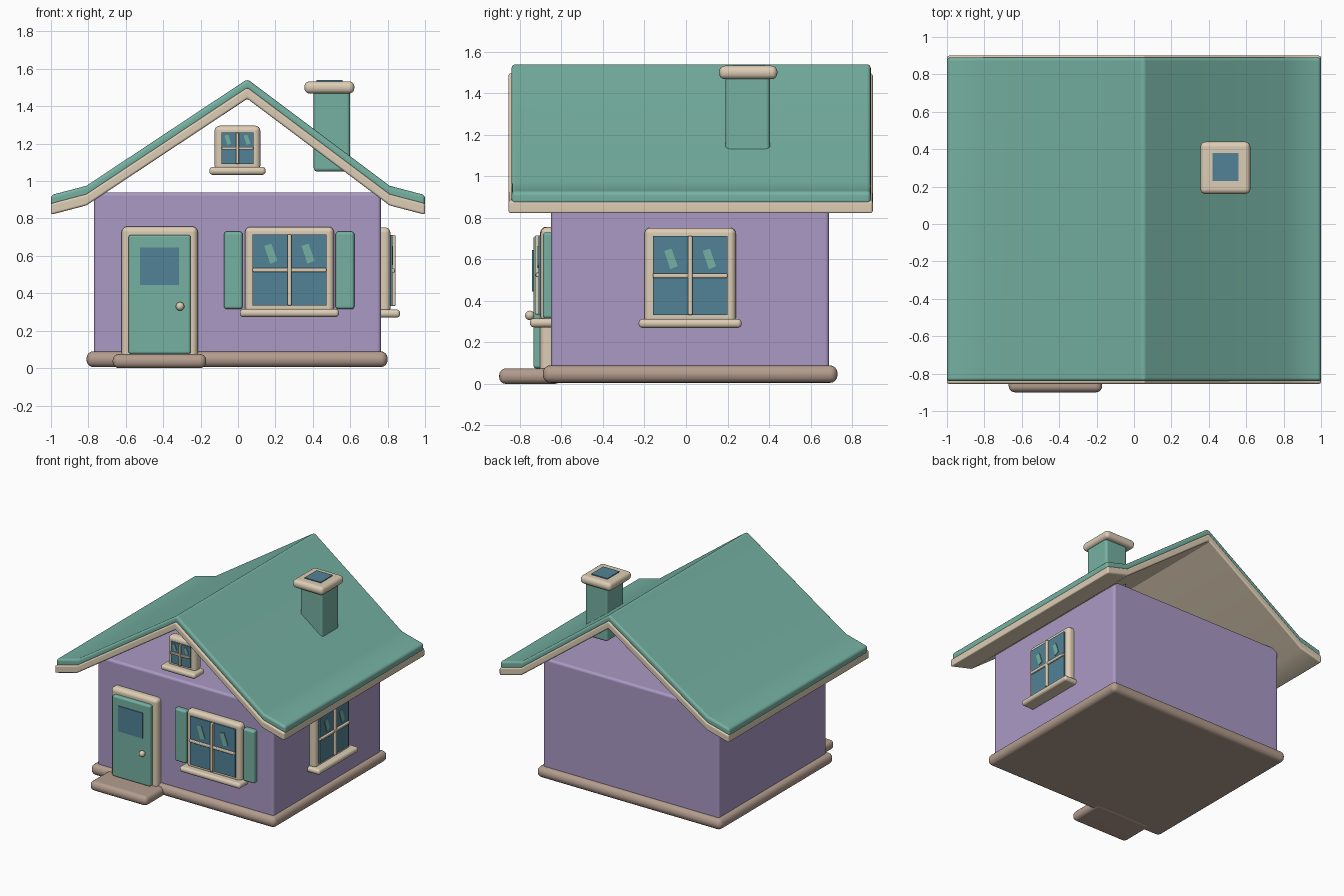
import bpy, bmesh, math

cube = bpy.data.objects.get("Cube")
if cube:
    bpy.data.objects.remove(cube, do_unlink=True)


def material(name, rgb):
    m = bpy.data.materials.new(name)
    m.use_nodes = True
    m.diffuse_color = (*rgb, 1)
    m.node_tree.nodes["Principled BSDF"].inputs["Base Color"].default_value = (*rgb, 1)
    return m


GREEN = material("sage green", (0.18, 0.44, 0.36))
PURPLE = material("lavender", (0.40, 0.32, 0.55))
CREAM = material("cream", (0.72, 0.61, 0.46))
TAUPE = material("taupe", (0.45, 0.335, 0.27))
BLUE = material("glass blue", (0.085, 0.225, 0.31))


def finish(name, bm, mat):
    mesh = bpy.data.meshes.new(name)
    bm.to_mesh(mesh)
    bm.free()
    mesh.materials.append(mat)
    ob = bpy.data.objects.new(name, mesh)
    bpy.context.collection.objects.link(ob)
    bpy.ops.object.select_all(action='DESELECT')
    ob.select_set(True)
    bpy.context.view_layer.objects.active = ob
    bpy.ops.object.shade_smooth_by_angle(angle=math.radians(35))
    ob.modifiers.new("even shading", 'WEIGHTED_NORMAL').keep_sharp = True
    return ob


def prism(name, pts, d0, d1, mat, bevel=0.0, side=False, fold_limit=30):
    """Extrude an outline (u, z) outwards from d0 to d1, towards -y or, for side, +x."""
    bm = bmesh.new()
    rings = [[bm.verts.new((d, u, z) if side else (u, -d, z)) for u, z in pts]
             for d in (d0, d1)]
    bm.faces.new(rings[0])
    bm.faces.new(rings[1][::-1])
    n = len(pts)
    for i in range(n):
        j = (i + 1) % n
        bm.faces.new((rings[0][i], rings[1][i], rings[1][j], rings[0][j]))
    bmesh.ops.recalc_face_normals(bm, faces=bm.faces)
    if bevel:
        edges = [e for e in bm.edges if e.calc_face_angle(0) > math.radians(fold_limit)]
        bmesh.ops.bevel(bm, geom=edges, offset=bevel, segments=4, profile=0.5,
                        affect='EDGES', clamp_overlap=True)
    return finish(name, bm, mat)


def box(name, u, z, d, mat, bevel=0.0, side=False):
    pts = [(u[0], z[0]), (u[1], z[0]), (u[1], z[1]), (u[0], z[1])]
    return prism(name, pts, d[0], d[1], mat, bevel, side)


# House body
box("foundation", (-0.81, 0.80), (0.005, 0.09), (-0.73, 0.69), TAUPE, 0.038)
box("walls", (-0.77, 0.765), (0.04, 0.94), (-0.69, 0.65), PURPLE, 0.02)
box("door_step", (-0.67, -0.17), (0, 0.075), (0.6, 0.9), TAUPE, 0.033)

# Roof: two stacked layers following the same bent outline, gables left open
RIDGE = [(-1, 0.925), (-0.81, 0.975), (0.05, 1.545), (0.81, 0.975), (1, 0.925)]


def roof_layer(name, top, bottom, d, mat, bevel):
    pts = [(x, z - top) for x, z in RIDGE] + [(x, z - bottom) for x, z in RIDGE[::-1]]
    prism(name, pts, d[0], d[1], mat, bevel)


roof_layer("roof_tiles", 0, 0.058, (-0.89, 0.84), GREEN, 0.018)
roof_layer("roof_underlay", 0.045, 0.105, (-0.9, 0.855), CREAM, 0.012)

# Chimney
box("chimney_shaft", (0.405, 0.60), (1.05, 1.49), (-0.405, -0.19), GREEN, 0.02)
box("chimney_cap", (0.355, 0.622), (1.468, 1.533), (-0.44, -0.16), CREAM, 0.028)
box("chimney_opening", (0.42, 0.56), (1.532, 1.54), (-0.38, -0.23), BLUE)

# Door
WALL_FRONT, WALL_SIDE = 0.65, 0.765
box("door_frame", (-0.622, -0.215), (0.03, 0.757), (0.62, 0.703), CREAM, 0.03)
box("door_leaf", (-0.585, -0.253), (0.075, 0.713), (0.66, 0.735), GREEN, 0.014)
box("door_glass", (-0.525, -0.315), (0.445, 0.645), (0.733, 0.742), BLUE)
bm = bmesh.new()
bmesh.ops.create_uvsphere(bm, u_segments=20, v_segments=12, radius=0.023)
bmesh.ops.translate(bm, verts=bm.verts, vec=(-0.31, -0.752, 0.33))
finish("door_knob", bm, CREAM)


# Windows
def window(name, cx, z0, z1, width, border, bar, wall, side=False):
    h = width / 2
    gx = h - border
    glass_low, glass_high = z0 + border, z1 - border
    mid = (glass_low + glass_high) / 2

    def part(label, u, z, d, mat, bevel=0.0):
        box(f"{name}_{label}", (cx + u[0], cx + u[1]), z,
            (wall + d[0], wall + d[1]), mat, bevel, side)

    part("frame", (-h, h), (z0, z1), (-0.03, 0.05), CREAM, 0.028)
    part("glass", (-gx, gx), (glass_low, glass_high), (0.04, 0.06), BLUE)
    part("upright_bar", (-bar, bar), (glass_low, glass_high), (0.04, 0.078), CREAM, bar * 0.6)
    part("cross_bar", (-gx, gx), (mid - bar, mid + bar), (0.04, 0.074), CREAM, bar * 0.6)
    part("sill", (-h - 0.028, h + 0.028), (z0 - 0.022, z0 + 0.021), (-0.03, 0.102), CREAM, 0.019)

    # Slanted glints, one in each upper pane
    s = width / 0.475
    glint = [(-0.035, 0.042), (0.003, 0.053), (0.035, -0.038), (-0.003, -0.054)]
    for label, shift in (("left", -0.21), ("right", 0.21)):
        pts = [(cx + shift * width + s * u, mid + s * (0.087 + z)) for u, z in glint]
        prism(f"{name}_glint_{label}", pts, wall + 0.058, wall + 0.065, GREEN, side=side)


window("front_window", 0.275, 0.295, 0.755, 0.475, 0.04, 0.011, WALL_FRONT)
window("side_window", 0.02, 0.292, 0.752, 0.44, 0.04, 0.011, WALL_SIDE, side=True)
window("gable_window", -0.003, 1.055, 1.296, 0.245, 0.037, 0.008, WALL_FRONT)

# Shutters
for label, x in (("right", -0.075), ("left", 0.522)):
    box(f"shutter_{label}", (x, x + 0.1), (0.315, 0.73), (0.63, 0.69), GREEN, 0.016)
